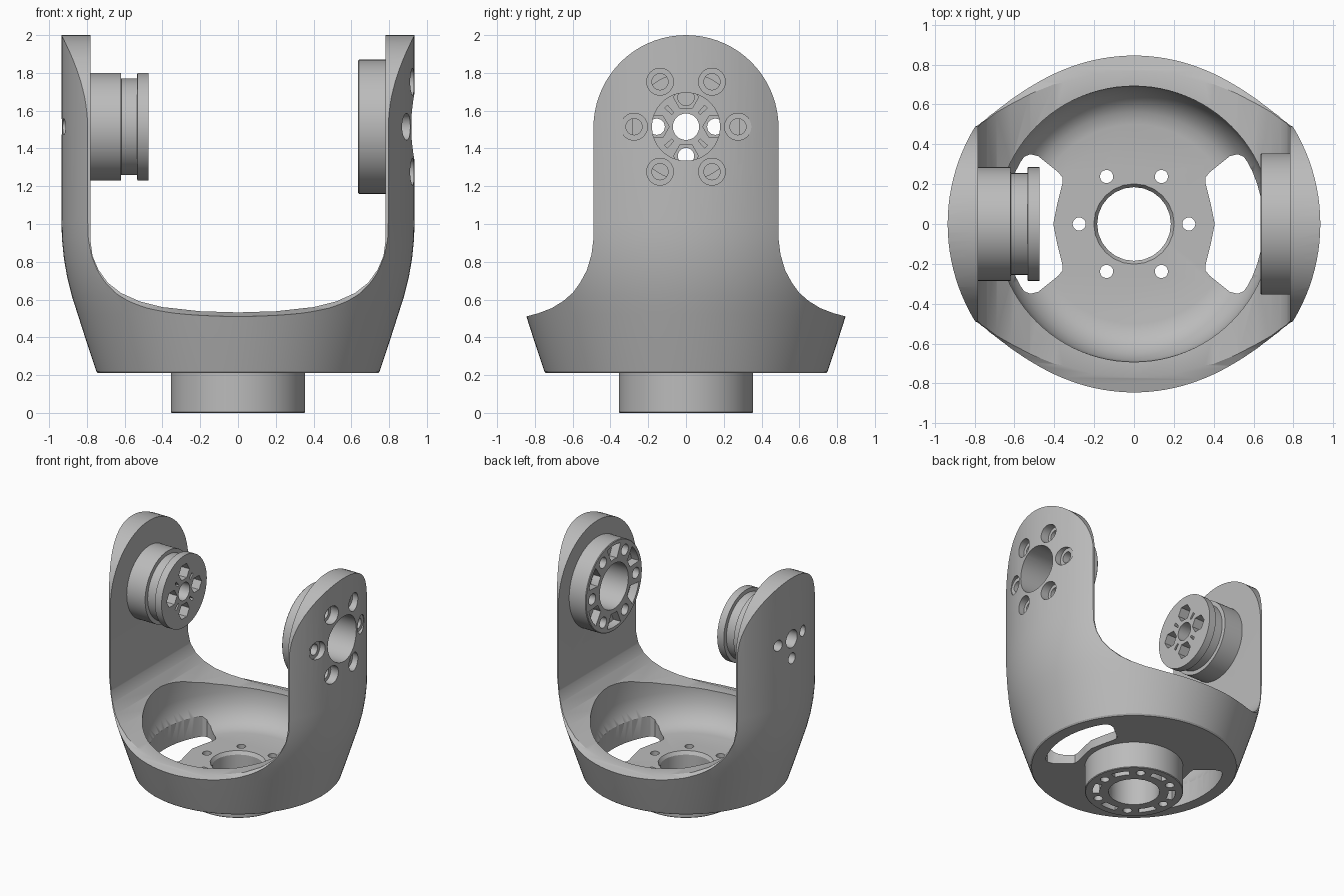
import bpy, bmesh
from math import sin, cos, pi, radians

if "Cube" in bpy.data.objects:
    bpy.data.objects.remove(bpy.data.objects["Cube"])

grey = bpy.data.materials.new("machined_grey")
grey.use_nodes = True
grey.diffuse_color = (0.5, 0.5, 0.5, 1)
grey.node_tree.nodes["Principled BSDF"].inputs["Base Color"].default_value = (0.5, 0.5, 0.5, 1)

PIVOT = 1.515  # height of the arm axis


def place(a, b, h, axis):
    return {"x": (h, a, b), "y": (a, h, b), "z": (a, b, h)}[axis]


def stack(name, rings):
    """Solid made from a stack of matching point rings."""
    bm = bmesh.new()
    loops = [[bm.verts.new(p) for p in ring] for ring in rings]
    n = len(loops[0])
    for low, high in zip(loops, loops[1:]):
        for i in range(n):
            j = (i + 1) % n
            bm.faces.new((low[i], low[j], high[j], high[i]))
    bm.faces.new(loops[0][::-1])
    bm.faces.new(loops[-1])
    bmesh.ops.recalc_face_normals(bm, faces=bm.faces)
    mesh = bpy.data.meshes.new(name)
    bm.to_mesh(mesh)
    bm.free()
    mesh.materials.append(grey)
    ob = bpy.data.objects.new(name, mesh)
    bpy.context.collection.objects.link(ob)
    return ob


def lathe(name, profile, axis="z", ca=0.0, cb=0.0, n=96):
    """Turned solid from (radius, height) pairs."""
    return stack(name, [[place(ca + r * cos(2 * pi * i / n), cb + r * sin(2 * pi * i / n), h, axis)
                         for i in range(n)] for r, h in profile])


def prism(name, pts, axis, h0, h1):
    return stack(name, [[place(a, b, h, axis) for a, b in pts] for h in (h0, h1)])


def boolean(targets, tool, op="DIFFERENCE"):
    """Apply a tool solid to each target, then discard it."""
    tool.hide_render = True
    for ob in targets:
        mod = ob.modifiers.new("cut", "BOOLEAN")
        mod.operation, mod.solver, mod.object = op, "EXACT", tool
        bpy.context.view_layer.objects.active = ob
        bpy.ops.object.modifier_apply(modifier=mod.name)
    bpy.data.objects.remove(tool)


def hole(targets, r, a, b, h0, h1, axis, n=32):
    boolean(targets, lathe("cutter", [(r, h0), (r, h1)], axis, a, b, n))


def mirrored(half):
    return half + [(-a, b) for a, b in reversed(half) if a > 1e-6]


def sector(r0, r1, mid, half, ca=0.0, cb=0.0, taper=1.0, n=6):
    """Ring sector outline; taper widens or narrows the inner side."""
    steps = [-1 + 2 * i / n for i in range(n + 1)]
    outer = [(r1, mid + half * s) for s in steps]
    inner = [(r0, mid + half * taper * s) for s in reversed(steps)]
    return [(ca + r * cos(radians(t)), cb + r * sin(radians(t))) for r, t in outer + inner]


# Yoke: turned shell trimmed to the arm outline
yoke = lathe("yoke", [(.74, .21), (.75, .22), (.80, .37), (.848, .52), (.88, .62), (.905, .72),
                      (.922, .82), (.932, .92), (.935, 1.02), (.935, 2.1)], n=128)
outline = [(.49 * sin(radians(t)), 1.51 + .49 * cos(radians(t))) for t in range(0, 91, 5)]
outline += [(.49, .92), (.5, .84), (.525, .755), (.56, .69), (.6, .635), (.65, .592),
            (.71, .555), (.78, .528), (.84, .512), (1, .475), (1, .1)]
boolean([yoke], prism("outline", mirrored(outline), "x", -1.2, 1.2), "INTERSECT")

# Open slot between the arms and the round bowl
slot = [(0, .532), (.2, .538), (.4, .56), (.52, .59), (.62, .635), (.69, .69),
        (.74, .76), (.77, .83), (.782, .92), (.782, 2.3)]
boolean([yoke], prism("slot", mirrored(slot), "y", -1.2, 1.2))
boolean([yoke], lathe("bowl", [(.5, .28), (.56, .292), (.61, .325), (.65, .375),
                               (.68, .44), (.692, .52), (.692, 1)]))

# Side windows in the floor
edge = [(.57, .31), (.55, .338), (.52, .35), (.48, .34), (.38, .26), (.36, .235), (.36, .2), (.385, .1)]
window = edge + [(.405, 0)] + [(x, -y) for x, y in reversed(edge)]
window += [(.65 * cos(radians(t)), .65 * sin(radians(t))) for t in range(-24, 25, 6)]
for side in (1, -1):
    boolean([yoke], prism("window", [(side * x, y) for x, y in window], "z", .1, .45))

# Base hub with bore, bolt holes and slots
base = lathe("base_hub", [(.35, 0), (.355, .005), (.355, .23)])
boolean([yoke, base], lathe("bore", [(.185, -.1), (.185, .255), (.205, .285), (.205, .35)], n=24))
for k in range(6):
    t = radians(60 * k)
    hole([yoke, base], .033, .275 * cos(t), .275 * sin(t), -.1, .4, "z", 20)
    boolean([base], prism("slot", sector(.25, .3, 60 * k + 30, 13), "z", -.1, .08))

# Left hub: wide ring bored through the arm
left_hub = lathe("left_hub", [(.35, .635), (.355, .64), (.355, .80)], "x", 0, PIVOT)
hole([yoke, left_hub], .18, 0, PIVOT, .5, 1.1, "x", 48)
for k in range(6):
    t = radians(60 * k)
    y, z = .275 * cos(t), PIVOT + .275 * sin(t)
    hole([yoke, left_hub], .043, y, z, .5, 1.1, "x", 24)
    hole([yoke], .071, y, z, .865, 1.1, "x")
    pocket = sector(.215, .325, 60 * k + 30, 15, 0, PIVOT, .65)
    boolean([left_hub], prism("pocket", pocket, "x", .5, .70))

# Right hub: grooved spool with four pockets
right_hub = lathe("right_hub", [(.285, -.80), (.285, -.62), (.255, -.618), (.255, -.535),
                                (.285, -.533), (.285, -.475)], "x", 0, PIVOT)
hole([yoke, right_hub], .07, 0, PIVOT, -1.1, -.3, "x")
for k in range(4):
    t = radians(90 * k)
    y, z = .155 * cos(t), PIVOT + .155 * sin(t)
    hole([yoke, right_hub], .043, y, z, -1.1, -.3, "x", 24)
    hole([right_hub], .066, y, z, -.56, -.3, "x", 6)
    slit = sector(.10, .15, 90 * k + 45, 4, 0, PIVOT)
    boolean([right_hub], prism("slit", slit, "x", -.50, -.3))

# Smooth turned surfaces, keep machined edges crisp
bpy.ops.object.select_all(action="DESELECT")
for ob in (yoke, base, left_hub, right_hub):
    ob.select_set(True)
bpy.context.view_layer.objects.active = yoke
bpy.ops.object.shade_smooth_by_angle(angle=radians(25))
